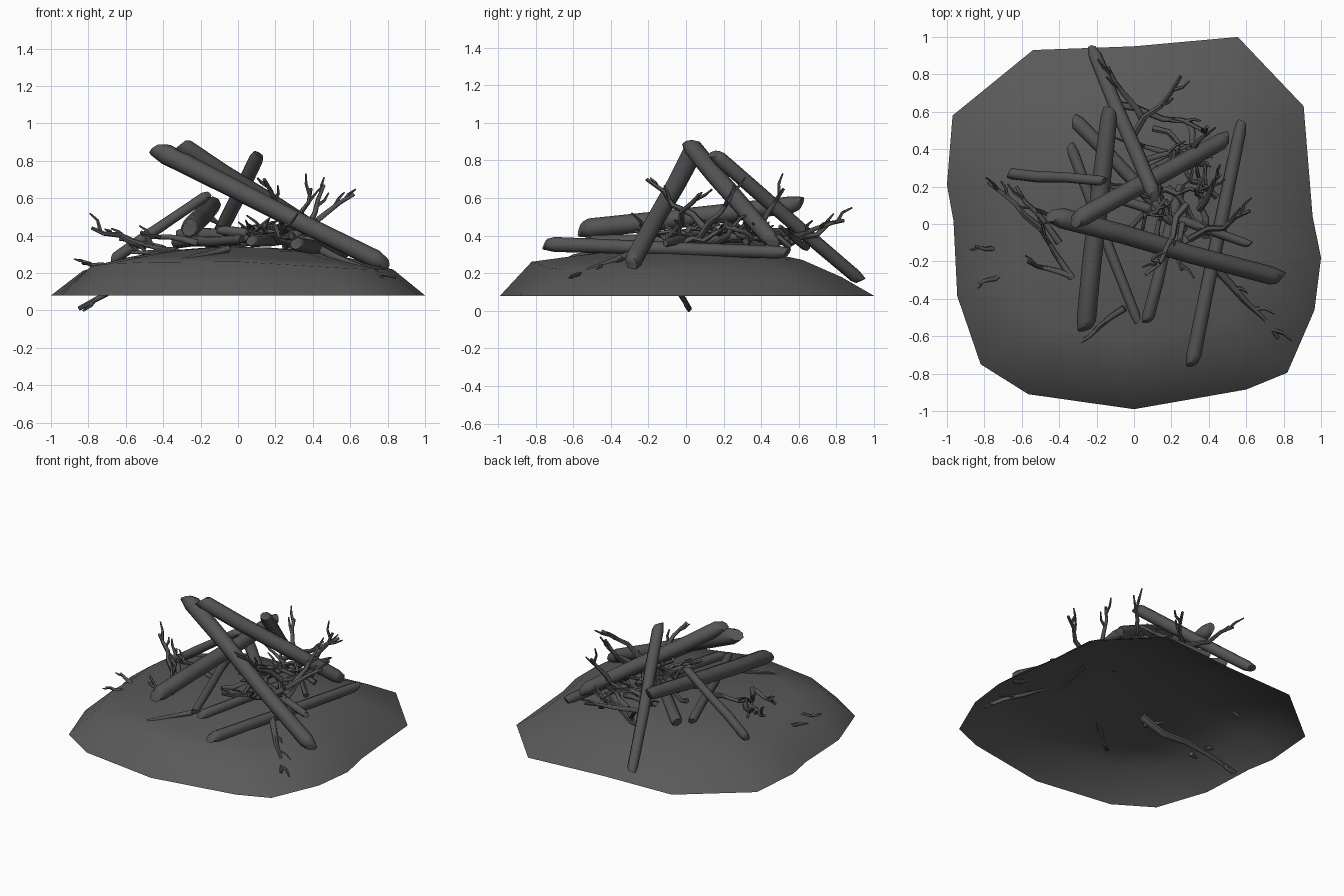
import bpy, bmesh, math, random
from mathutils import Vector

if "Cube" in bpy.data.objects:
    bpy.data.objects.remove(bpy.data.objects["Cube"])
random.seed(4)

def mat(name, v):
    m = bpy.data.materials.new(name)
    m.diffuse_color = (v, v, v, 1)
    m.use_nodes = True
    m.node_tree.nodes["Principled BSDF"].inputs["Base Color"].default_value = m.diffuse_color
    return m
EARTH = mat("charcoal_earth", 0.1)
WOOD = mat("charred_wood", 0.09)

def finish(bm, name, m, angle=60):
    me = bpy.data.meshes.new(name)
    bm.to_mesh(me)
    bm.free()
    ob = bpy.data.objects.new(name, me)
    bpy.context.collection.objects.link(ob)
    me.materials.append(m)
    bpy.context.view_layer.objects.active = ob
    ob.select_set(True)
    bpy.ops.object.shade_smooth_by_angle(angle=math.radians(angle))
    ob.select_set(False)

def bridge(bm, a, b):
    n = len(a)
    for k in range(n):
        bm.faces.new((a[k], a[(k + 1) % n], b[(k + 1) % n], b[k]))

def jitter(j):
    return Vector([random.uniform(-j, j) for _ in range(3)])

def tube(bm, pts, radii, n, slant=0.0):
    """Tapered tube along a path with capped, optionally slanted ends."""
    u = (pts[-1] - pts[0]).orthogonal().normalized()
    rings = []
    for i, p in enumerate(pts):
        d = (pts[min(i + 1, len(pts) - 1)] - pts[max(i - 1, 0)]).normalized()
        u = (u - d * u.dot(d)).normalized()
        w = d.cross(u)
        s = slant * radii[i] if i in (0, len(pts) - 1) else 0
        ring = []
        for k in range(n):
            a = k * math.tau / n
            ring.append(bm.verts.new(p + (u * math.cos(a) + w * math.sin(a)) * radii[i] + d * s * math.cos(a - i)))
        rings.append(ring)
    for a, b in zip(rings, rings[1:]):
        bridge(bm, a, b)
    bm.faces.new(rings[0][::-1])
    bm.faces.new(rings[-1])

# --- mound: open-bottomed dome lofted inwards from an irregular outline
outline = [(.555, 1), (0, .95), (-.54, .93), (-.97, .58), (-1, .21), (-.965, .015),
           (-.945, -.385), (-.82, -.75), (-.565, -.91), (0, -.99), (.6, -.885),
           (.82, -.795), (.965, -.46), (1, -.18), (.955, .04), (.907, .63)]
bm = bmesh.new()
rings = []
for f, z, tilt, dip in [(1, .08, 0, 0), (.83, .22, .05, .05), (.62, .28, .015, .04), (.4, .318, 0, 0), (.18, .335, 0, 0)]:
    # the front right shoulder dips a little
    rings.append([bm.verts.new((x * f, y * f, z - y * f * tilt - dip * max(0, x) * max(0, -y)))
                  for x, y in outline])
for a, b in zip(rings, rings[1:]):
    bridge(bm, a, b)
top = bm.verts.new((0, 0, .34))
n = len(outline)
for k in range(n):
    bm.faces.new((rings[-1][k], rings[-1][(k + 1) % n], top))
finish(bm, "earth_mound", EARTH)

# --- logs: start, end, radius
def log(name, a, b, r):
    a, b = Vector(a), Vector(b)
    bm = bmesh.new()
    pts, rad = [], []
    for t in (0, .04, .3, .6, .96, 1):
        mid = .1 < t < .9
        pts.append(a.lerp(b, t) + jitter(.006 if mid else 0))
        rad.append(r * (1.08 - .12 * t) * (.75 if t in (0, 1) else random.uniform(.97, 1.05)))
    tube(bm, pts, rad, 8, .6)
    finish(bm, name, WOOD, 50)

log("leaning_log_right", (-.435, .045, .86), (.785, -.29, .25), .049)
log("leaning_log_back_right", (-.31, .02, .885), (.5, .46, .37), .046)
log("leaning_log_back", (.11, .15, .835), (-.22, .93, .16), .037)
log("leaning_log_left", (-.67, .27, .27), (-.16, .23, .62), .028)
log("upper_log", (-.26, -.56, .435), (-.13, .61, .57), .048)
log("right_log", (.31, -.75, .355), (.575, .54, .31), .036)
log("crossing_log", (-.32, .56, .4), (.2, .02, .4), .036)
log("left_log", (-.34, .42, .36), (.02, -.52, .38), .027)
log("front_log", (.07, -.52, .37), (.25, .2, .38), .03)
log("thin_log", (-.1, .14, .43), (.62, -.11, .36), .025)

# --- twigs: crooked tapering path with side shoots
def twig(name, a, b, shoots=2, bend=.05):
    a, b = Vector(a), Vector(b)
    L = (b - a).length
    r = .0125 + .016 * L
    pts = [a.lerp(b, t / 4) + jitter(L * bend if 0 < t < 4 else 0) for t in range(5)]
    bm = bmesh.new()
    tube(bm, pts, [r * (1.1 - .15 * k) for k in range(5)], 6)
    for s in range(shoots):
        p0, p1 = pts[3 - s % 3], pts[4 - s % 3]
        p = p0.lerp(p1, random.uniform(.1, .6))
        d = (p1 - p0).normalized()
        side = d.cross(jitter(1)).normalized()
        if p.z > .3:
            side.z = abs(side.z)
        else:
            side.z *= .2
        l = random.uniform(.25, .4) * min(L, .35)
        q = p + (d * .7 + side * .7) * l * .5
        tube(bm, [p, q, q + (d * .9 + side * .25) * l * .5], [r * .6, r * .45, r * .25], 5)
    finish(bm, name, WOOD)

# outlying twigs on the slopes
twig("front_twig", (-.05, -.45, .33), (-.3, -.64, .27), 1, .02)
twig("front_right_twig", (.42, -.22, .34), (.77, -.61, .18), 3, .02)
twig("left_branch_low", (-.33, -.29, .315), (-.53, .01, .35), 2, .03)
twig("left_branch_high", (-.5, -.02, .34), (-.78, .22, .44), 2)
twig("left_twig", (-.4, -.1, .33), (-.63, .2, .38), 2, .03)
twig("left_front_twig", (-.33, -.28, .32), (-.57, -.2, .31), 2, .03)
twig("edge_twig_a", (-.73, -.14, .22), (-.85, -.12, .27), 1)
twig("edge_twig_b", (-.72, -.28, .24), (-.83, -.32, .25), 1)
twig("buried_twig", (-.2, -.16, .27), (-.85, .02, .01), 1)
twig("centre_twig", (-.22, .02, .36), (-.52, .07, .42))

# twigs of the heap
twig("back_twig_a", (0, .48, .36), (.25, .79, .47), 2)
twig("back_twig_b", (.05, .55, .36), (-.14, .84, .48), 2)
twig("back_twig_c", (-.1, .64, .34), (.37, .5, .45), 2)
twig("upright_twig_a", (.3, -.08, .4), (.62, .07, .62), 2)
twig("upright_twig_b", (.35, .08, .4), (.46, .26, .67), 2)
twig("upright_twig_c", (.28, .1, .44), (.14, -.21, .7), 2)
twig("upright_twig_d", (.28, .36, .38), (.39, .52, .65))

# loose tangle behind the leaning logs
for i in range(18):
    a = i * 2.4
    s = math.sqrt((i + .5) / 18)
    c = Vector((.19 + .2 * s * math.cos(a), .17 + .34 * s * math.sin(a), .43 - .04 * s))
    d = Vector((math.cos(i * 1.1) * .15, math.sin(i * 1.1) * .18, random.uniform(.01, .07)))
    twig(f"tangle_twig_{i + 1}", c - d, c + d, 2, .08)
